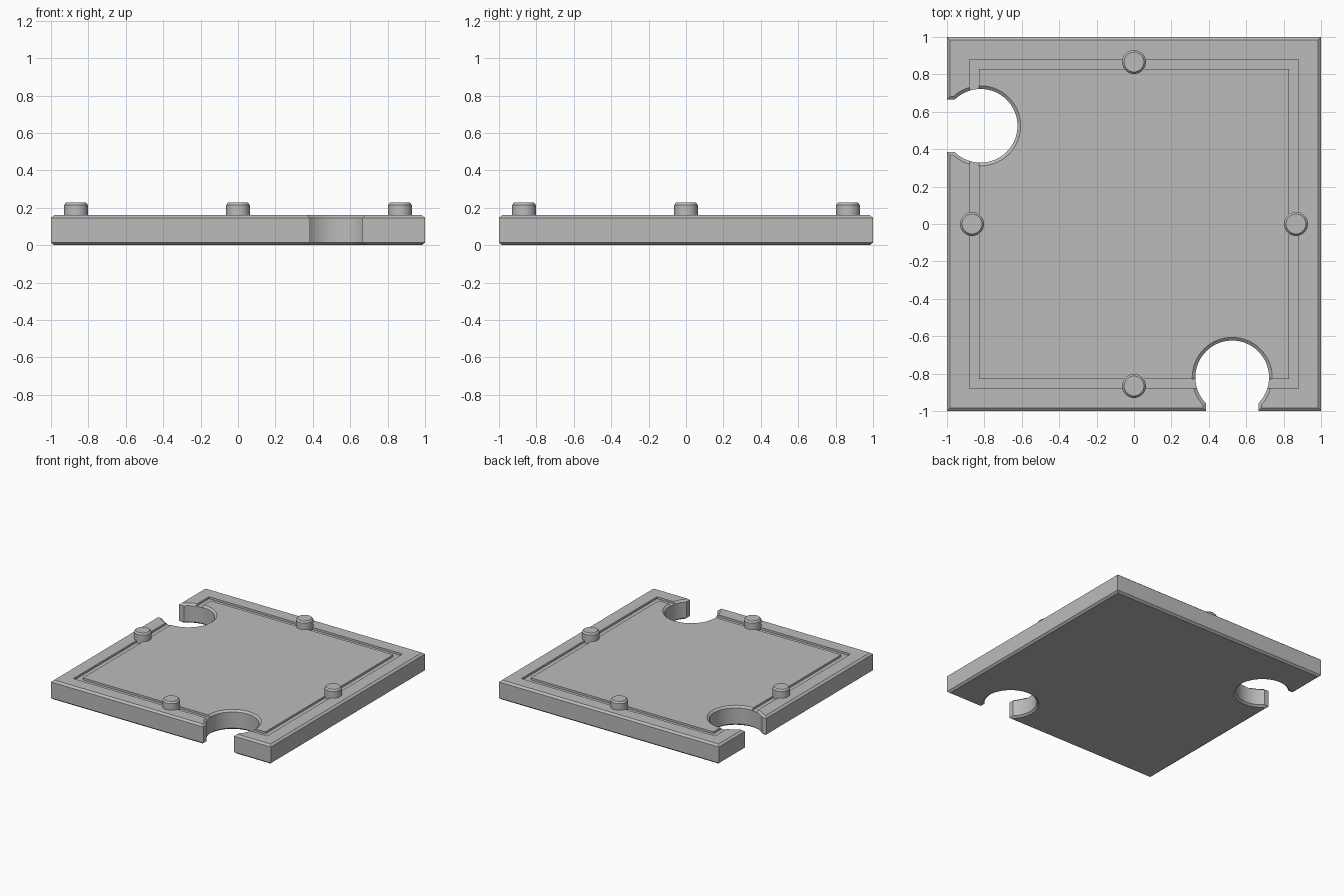
import bpy, bmesh, math
from mathutils import Vector, Matrix

if "Cube" in bpy.data.objects:
    bpy.data.objects.remove(bpy.data.objects["Cube"])

grey = bpy.data.materials.new("plain grey")
grey.diffuse_color = (0.5, 0.5, 0.5, 1)
grey.use_nodes = True
grey.node_tree.nodes["Principled BSDF"].inputs["Base Color"].default_value = grey.diffuse_color

TOP, CH_W, CH_H = 0.16, 0.017, 0.014      # plate height, chamfer width and height
SOCKET_R, SOCKET_D, SOCKET_POS, NECK = 0.197, 0.82, 0.525, 0.14
GROOVE_IN, GROOVE_OUT, GROOVE_Z = 0.83, 0.88, 0.143


def make_object(name, bm):
    bmesh.ops.recalc_face_normals(bm, faces=bm.faces[:])
    mesh = bpy.data.meshes.new(name)
    bm.to_mesh(mesh)
    bm.free()
    obj = bpy.data.objects.new(name, mesh)
    bpy.context.collection.objects.link(obj)
    mesh.materials.append(grey)
    return obj


def select_only(obj):
    bpy.ops.object.select_all(action='DESELECT')
    obj.select_set(True)
    bpy.context.view_layer.objects.active = obj


def smooth(obj):
    select_only(obj)
    bpy.ops.object.shade_smooth_by_angle(angle=math.radians(30))


def inset(points, d):
    """Shrink a counter-clockwise outline by d with mitred corners."""
    out = []
    for i, p in enumerate(points):
        a = (p - points[i - 1]).normalized()
        b = (points[(i + 1) % len(points)] - p).normalized()
        n1, n2 = Vector((-a.y, a.x)), Vector((-b.y, b.x))
        out.append(p + (n1 + n2) * d / (1 + n1.dot(n2)))
    return out


def stack(name, layers):
    """Solid from (outline, z) layers."""
    bm = bmesh.new()
    rings = [[bm.verts.new((p.x, p.y, z)) for p in pts] for pts, z in layers]
    for lo, hi in zip(rings, rings[1:]):
        n = len(lo)
        for i in range(n):
            j = (i + 1) % n
            bm.faces.new((lo[i], lo[j], hi[j], hi[i]))
    bm.faces.new(rings[0][::-1])
    bm.faces.new(rings[-1])
    return make_object(name, bm)


# Jigsaw socket in the front edge, walked from left to right
half = math.asin(NECK / SOCKET_R)
STEPS = 48
socket = [Vector((SOCKET_POS - NECK, -1))]
for i in range(STEPS + 1):
    a = -math.pi / 2 - half - (2 * math.pi - 2 * half) * i / STEPS
    socket.append(Vector((SOCKET_POS + SOCKET_R * math.cos(a),
                          -SOCKET_D + SOCKET_R * math.sin(a))))
socket.append(Vector((SOCKET_POS + NECK, -1)))

# Second socket is the first mirrored across the diagonal onto the left edge
left_socket = [Vector((p.y, p.x)) for p in reversed(socket)]
outline = ([Vector((-1, -1))] + socket + [Vector((1, -1)), Vector((1, 1)), Vector((-1, 1))]
           + left_socket)

# Chamfered plate
small = inset(outline, CH_W)
plate = stack("puzzle_plate", [(small, 0), (outline, CH_H), (outline, TOP - CH_H), (small, TOP)])

# Square groove cut into the top
bm = bmesh.new()
signs = [(-1, -1), (1, -1), (1, 1), (-1, 1)]
ring = [[bm.verts.new((x * r, y * r, z)) for x, y in signs]
        for r, z in ((GROOVE_IN, GROOVE_Z), (GROOVE_OUT, GROOVE_Z),
                     (GROOVE_OUT, TOP + 0.1), (GROOVE_IN, TOP + 0.1))]
for k in range(4):
    a, b = ring[k], ring[(k + 1) % 4]
    for i in range(4):
        j = (i + 1) % 4
        bm.faces.new((a[i], a[j], b[j], b[i]))
cutter = make_object("groove_cutter", bm)
cutter.hide_render = True
mod = plate.modifiers.new("groove", 'BOOLEAN')
mod.operation = 'DIFFERENCE'
mod.solver = 'EXACT'
mod.object = cutter
select_only(plate)
bpy.ops.object.modifier_apply(modifier=mod.name)
bpy.data.objects.remove(cutter)
smooth(plate)

# Round pegs at the middle of each side
for i, side in enumerate(("right", "back", "left", "front")):
    a = i * math.pi / 2
    centre = Vector((math.cos(a), math.sin(a))) * 0.866
    circle = [Vector((math.cos(t * math.pi / 20), math.sin(t * math.pi / 20))) for t in range(40)]
    layers = [([centre + p * r for p in circle], z)
              for r, z in ((0.064, GROOVE_Z - 0.02), (0.064, 0.214), (0.053, 0.227))]
    smooth(stack(side + "_peg", layers))
